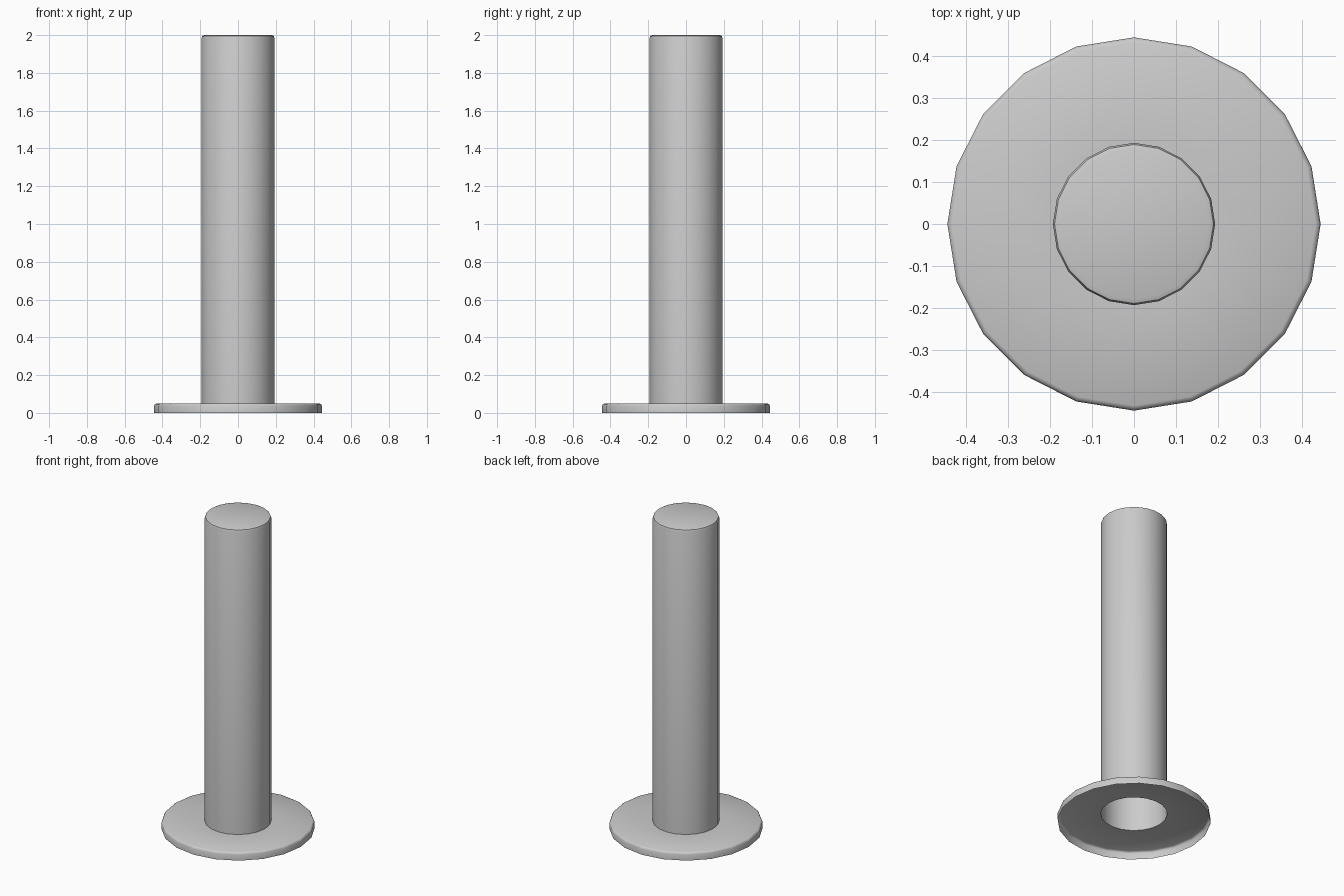
import bpy, bmesh
from math import cos, sin, tau, radians

if "Cube" in bpy.data.objects:
    bpy.data.objects.remove(bpy.data.objects["Cube"])

SIDES = 20


def lathe(name, profile, cap_top=False):
    """Open shell made by revolving (radius, z) points around z."""
    bm = bmesh.new()
    rings = [[bm.verts.new((r * cos(tau * i / SIDES), r * sin(tau * i / SIDES), z))
              for i in range(SIDES)] for r, z in profile]
    for a, b in zip(rings, rings[1:]):
        for i in range(SIDES):
            j = (i + 1) % SIDES
            bm.faces.new((a[i], a[j], b[j], b[i]))
    if cap_top:
        bm.faces.new(rings[-1])
    mesh = bpy.data.meshes.new(name)
    bm.to_mesh(mesh)
    bm.free()
    obj = bpy.data.objects.new(name, mesh)
    bpy.context.collection.objects.link(obj)
    bpy.ops.object.select_all(action='DESELECT')
    obj.select_set(True)
    bpy.context.view_layer.objects.active = obj
    bpy.ops.object.shade_smooth_by_angle(angle=radians(50))
    return obj


# Base flange: open underneath, rounded upper rim, hole under the post
lathe("base_flange", [(0.444, 0), (0.444, 0.038), (0.440, 0.046),
                      (0.432, 0.05), (0.193, 0.05)])

# Hollow post: open at the bottom, closed top with rounded edge
lathe("post", [(0.193, 0.05), (0.193, 1.985), (0.189, 1.996), (0.178, 2.0)],
      cap_top=True)
